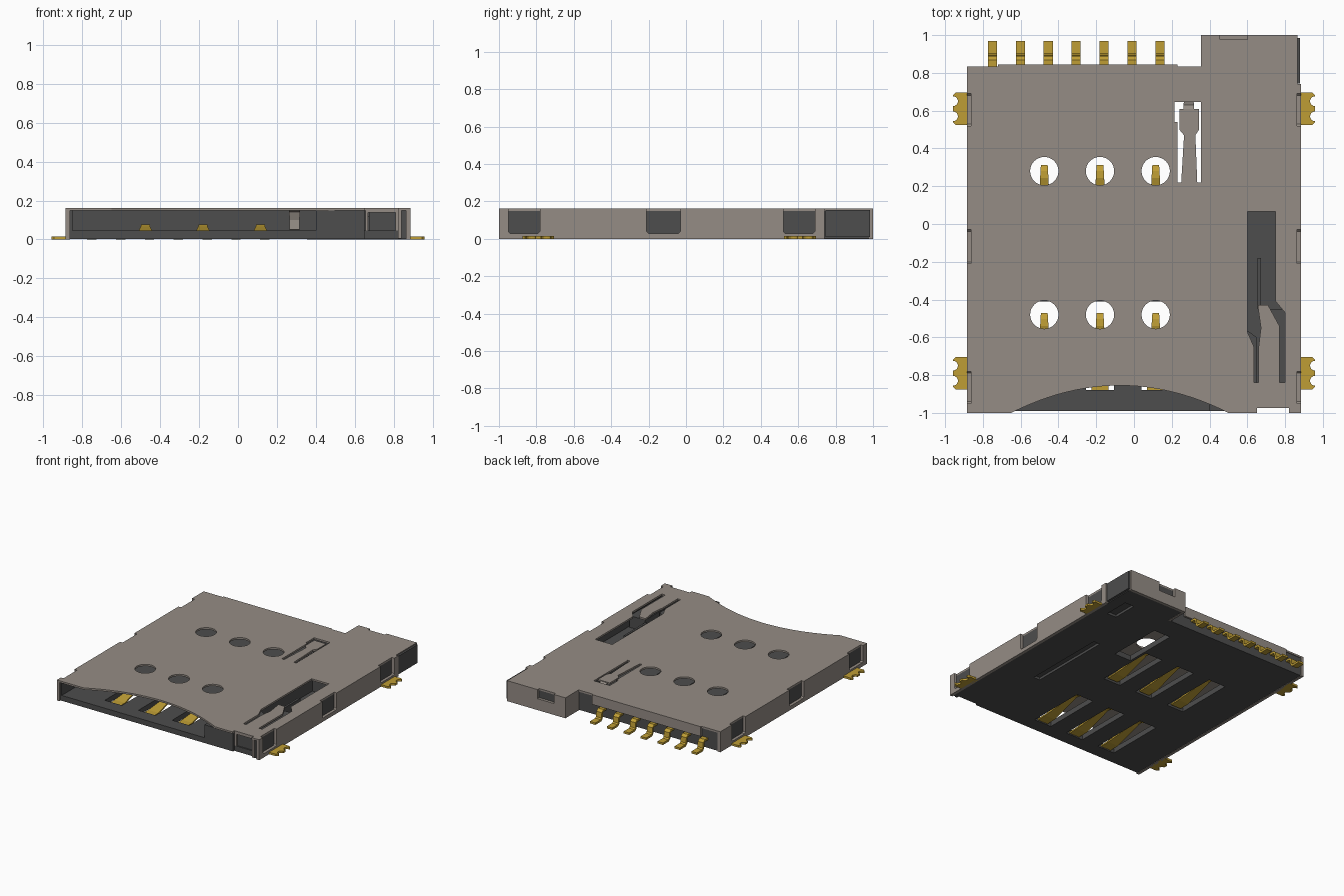
import bpy, bmesh, math
from mathutils import Matrix

if "Cube" in bpy.data.objects:
    bpy.data.objects.remove(bpy.data.objects["Cube"], do_unlink=True)


def material(name, rgb):
    m = bpy.data.materials.new(name)
    m.use_nodes = True
    m.diffuse_color = (*rgb, 1)
    m.node_tree.nodes["Principled BSDF"].inputs["Base Color"].default_value = (*rgb, 1)
    return m


STEEL = material("warm grey steel", (0.30, 0.265, 0.235))
DARK = material("dark plastic", (0.075, 0.075, 0.075))
GOLD = material("gold contact", (0.52, 0.34, 0.035))

# local (u, v, depth) axes mapped to the world
AXES = {
    "z": Matrix.Identity(4),
    "x": Matrix(((0, 0, 1, 0), (1, 0, 0, 0), (0, 1, 0, 0), (0, 0, 0, 1))),
    "y": Matrix(((1, 0, 0, 0), (0, 0, 1, 0), (0, 1, 0, 0), (0, 0, 0, 1))),
}


def link(name, mesh, mat):
    mesh.name = name
    mesh.materials.clear()
    mesh.materials.append(mat)
    ob = bpy.data.objects.new(name, mesh)
    bpy.context.collection.objects.link(ob)
    return ob


def plate(name, loops, lo, hi, mat, axis="z"):
    """Flat sheet: first loop is the outline, the others are holes."""
    cu = bpy.data.curves.new(name, "CURVE")
    cu.dimensions = "2D"
    cu.fill_mode = "BOTH"
    cu.extrude = (hi - lo) / 2
    for loop in loops:
        sp = cu.splines.new("POLY")
        sp.points.add(len(loop) - 1)
        for p, (u, v) in zip(sp.points, loop):
            p.co = (u, v, 0, 1)
        sp.use_cyclic_u = True
        sp.use_smooth = False
    tmp = bpy.data.objects.new("tmp", cu)
    bpy.context.collection.objects.link(tmp)
    bpy.context.view_layer.update()
    dg = bpy.context.evaluated_depsgraph_get()
    mesh = bpy.data.meshes.new_from_object(tmp.evaluated_get(dg))
    bpy.data.objects.remove(tmp, do_unlink=True)
    mesh.transform(AXES[axis] @ Matrix.Translation((0, 0, (lo + hi) / 2)))
    bm = bmesh.new()
    bm.from_mesh(mesh)
    bmesh.ops.remove_doubles(bm, verts=bm.verts, dist=1e-5)
    bmesh.ops.recalc_face_normals(bm, faces=bm.faces)
    for f in bm.faces:
        f.smooth = False
    bm.to_mesh(mesh)
    bm.free()
    return link(name, mesh, mat)


def rect(a, b, c, d):
    return [(a, c), (b, c), (b, d), (a, d)]


def box(name, x0, x1, y0, y1, z0, z1, mat):
    return plate(name, [rect(x0, x1, y0, y1)], z0, z1, mat)


def circle(cx, cy, r, n=32):
    return [(cx + r * math.cos(2 * math.pi * i / n), cy + r * math.sin(2 * math.pi * i / n))
            for i in range(n)]


def strip(name, cx, pts, thick, mat):
    """Bent sheet strip along y from (y, z, half width) stations."""
    verts = [(cx + s * w, y, z) for y, z, w in pts for s in (-1, 1)]
    faces = [(2 * i, 2 * i + 1, 2 * i + 3, 2 * i + 2) for i in range(len(pts) - 1)]
    mesh = bpy.data.meshes.new(name)
    mesh.from_pydata(verts, [], faces)
    ob = link(name, mesh, mat)
    mod = ob.modifiers.new("thickness", "SOLIDIFY")
    mod.thickness = thick
    mod.offset = 0
    mod.use_even_offset = True
    return ob


TOP, UNDER, FLOOR = 0.162, 0.148, 0.045
W, INNER = 0.885, 0.862
WINDOWS = [(-0.95, -0.78), (-0.21, -0.03), (0.52, 0.69)]
COLS = (-0.475, -0.18, 0.115)

# shell top with thumb arc, edge notches and cut-outs
arc = [(-0.65 + 1.15 * i / 24, -1 + 0.145 * (1 - (i / 12 - 1) ** 2)) for i in range(25)]
side = [(x, y) for a, b in WINDOWS for x, y in ((W, a), (INNER, a), (INNER, b), (W, b))]
outline = [(-W, -1)] + arc + [(0.65, -1), (0.65, -0.975), (0.82, -0.975), (0.82, -1), (W, -1)]
outline += side + [(W, 0.74), (0.865, 0.74), (0.865, 1), (0.6, 1), (0.6, 0.978), (0.455, 0.978),
                   (0.455, 1), (0.355, 1), (0.355, 0.835), (0.23, 0.835), (0.23, 0.845),
                   (-0.72, 0.845), (-0.72, 0.835), (-W, 0.835)]
outline += [(-x, y) for x, y in reversed(side)]
rail_cut = [(0.6, 0.065), (0.75, 0.065), (0.75, -0.41), (0.8, -0.47), (0.8, -0.84), (0.77, -0.84),
            (0.77, -0.54), (0.71, -0.43), (0.655, -0.43), (0.672, -0.55), (0.66, -0.65),
            (0.66, -0.84), (0.635, -0.84), (0.635, -0.65), (0.6, -0.57)]
switch_cut = [(0.215, 0.645), (0.355, 0.645), (0.355, 0.22), (0.335, 0.22), (0.325, 0.47),
              (0.345, 0.5), (0.345, 0.61), (0.24, 0.61), (0.24, 0.5), (0.265, 0.47),
              (0.25, 0.22), (0.23, 0.22), (0.23, 0.54), (0.215, 0.54)]
holes = [circle(x, y, 0.075) for x in COLS for y in (0.28, -0.48)]
plate("shell_top", [outline, rail_cut, switch_cut] + holes, UNDER, TOP, STEEL)

# shell side walls with latch windows
for name, s, back in (("left", 1, 0.74), ("right", -1, 0.835)):
    wall = [(-1, 0), (back, 0), (back, UNDER)]
    for a, b in reversed(WINDOWS):
        wall += [(b, UNDER), (b, 0.04), (b - 0.01, 0.03), (a + 0.01, 0.03), (a, 0.04), (a, UNDER)]
    wall += [(-1, UNDER)]
    lo, hi = sorted((s * INNER, s * W))
    plate("shell_wall_" + name, [wall], lo, hi, STEEL, "x")

# shell back walls around the step
plate("shell_back_wall", [[(0.355, 0), (0.865, 0), (0.865, UNDER), (0.6, UNDER), (0.6, 0.09),
                           (0.455, 0.09), (0.455, UNDER), (0.355, UNDER)]], 0.978, 1, STEEL, "y")
box("shell_step_wall", 0.355, 0.375, 0.83, 0.978, 0, UNDER, STEEL)
box("shell_back_flap", -0.72, 0.23, 0.83, 0.845, 0.085, UNDER, STEEL)

# plastic base with contact slots, and shallow grooves underneath
base = [(-INNER, -0.99), (0.65, -0.99), (0.65, -0.975), (0.82, -0.975), (0.82, -0.99),
        (INNER, -0.99), (INNER, 0.978), (0.375, 0.978), (0.375, 0.83), (-INNER, 0.83)]
slots = [rect(x - 0.075, x + 0.075, y, y + 0.47) for x in COLS for y in (-0.88, -0.11)]
slots.append(rect(0.21, 0.355, 0.21, 0.65))
grooves = [rect(0.53, 0.585, -0.42, 0.25), rect(0.69, 0.77, 0.62, 0.82)]
plate("base_lower", [base] + slots + grooves, 0.003, 0.022, DARK)
plate("base_upper", [base] + slots, 0.022, FLOOR, DARK)

# plastic walls around the card space and the slider channel
walls = [(-INNER, -0.99), (-0.85, -0.99), (-0.85, 0.72), (0.4, 0.72), (0.4, -0.99), (0.65, -0.99),
         (0.65, -0.6), (0.58, -0.55), (0.58, 0.1), (0.82, 0.1), (0.82, -0.99), (INNER, -0.99),
         (INNER, 0.978), (0.375, 0.978), (0.375, 0.83), (-INNER, 0.83)]
plate("body_walls", [walls], FLOOR, UNDER, DARK)
box("rear_side_block", INNER, 0.88, 0.745, 0.985, 0.01, 0.154, DARK)

# push slider with its bright front frame
box("slider", 0.672, 0.808, -0.965, -0.45, 0.025, 0.138, DARK)
box("slider_spring", 0.655, 0.672, -0.45, -0.18, FLOOR, 0.12, DARK)
plate("slider_frame", [rect(0.653, 0.822, 0.012, UNDER), rect(0.668, 0.808, 0.03, 0.138)],
      -0.974, -0.962, STEEL, "y")
box("slider_post", 0.822, 0.84, -0.998, -0.985, 0.005, UNDER, STEEL)

# bent tip of the card switch tongue
strip("switch_tip", 0.29, [(0.60, 0.155, 0.028), (0.625, 0.145, 0.028), (0.64, 0.1, 0.026),
                           (0.635, 0.05, 0.026)], 0.01, STEEL)

# spring contacts in the slots
for row, y in (("front", 0), ("back", 0.785)):
    for i, x in enumerate(COLS):
        strip(f"contact_{row}_{i + 1}", x,
              [(-0.885 + y, 0.018, 0.045), (-0.8 + y, 0.02, 0.045), (-0.58 + y, 0.06, 0.024),
               (-0.54 + y, 0.072, 0.022), (-0.505 + y, 0.07, 0.02), (-0.475 + y, 0.055, 0.018)],
              0.012, GOLD)

# row of solder pins at the back
for i in range(7):
    strip(f"solder_pin_{i + 1}", -0.75 + 0.148 * i,
          [(0.81, 0.075, 0.024), (0.865, 0.075, 0.024), (0.882, 0.062, 0.024),
           (0.886, 0.022, 0.024), (0.9, 0.0085, 0.024), (0.97, 0.0085, 0.024)], 0.016, GOLD)

# scalloped solder tabs on both sides
for name, cy in (("front", -0.79), ("back", 0.61)):
    edge = [(0.87, -0.085), (0.945, -0.085), (0.958, -0.072)]
    for c in (-0.04, 0.04):
        edge += [(0.958 - 0.026 * math.sin(math.pi * k / 8), c - 0.026 * math.cos(math.pi * k / 8))
                 for k in range(9)]
    edge += [(0.958, 0.072), (0.945, 0.085), (0.87, 0.085)]
    for sname, s in (("left", 1), ("right", -1)):
        plate(f"solder_tab_{name}_{sname}", [[(s * x, cy + y) for x, y in edge]],
              0, 0.016, GOLD)
